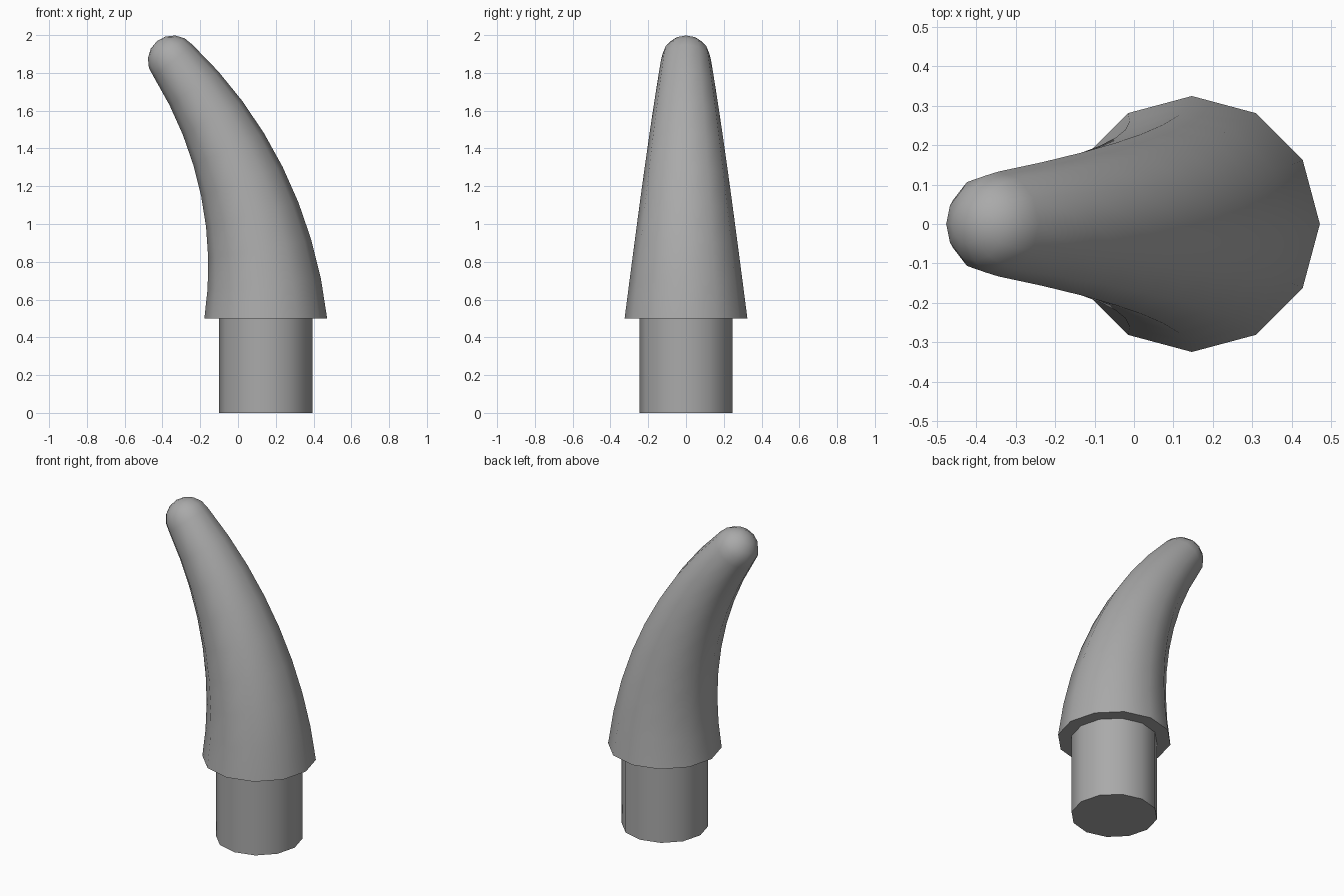
import bpy, bmesh
from math import sin, cos, radians, pi
from mathutils import Vector

SIDES = 12
BASE_X = 0.147        # axis of the peg and of the horn's foot
COLLAR_Z = 0.5        # height where the horn starts
BEND_RADIUS = 2.142   # radius of the horn's curved spine
BEND_ANGLE = 39.6     # total lean in degrees
FOOT_R, TIP_R = 0.325, 0.133
SEGMENTS, CAP_RINGS = 8, 4

if "Cube" in bpy.data.objects:
    bpy.data.objects.remove(bpy.data.objects["Cube"])

grey = bpy.data.materials.new("plain grey")
grey.use_nodes = True
colour = (0.4, 0.4, 0.4, 1)
grey.diffuse_color = colour
grey.node_tree.nodes["Principled BSDF"].inputs["Base Color"].default_value = colour


def tube(name, rings, tip=None):
    """Skin (centre, lean, radius) rings; close the top with a face or a point."""
    bm = bmesh.new()
    loops = []
    for centre, lean, radius in rings:
        across = Vector((cos(lean), 0, sin(lean)))
        loops.append([bm.verts.new(centre + radius * (across * cos(a) + Vector((0, sin(a), 0))))
                      for a in (2 * pi * i / SIDES for i in range(SIDES))])
    for low, high in zip(loops, loops[1:]):
        for i in range(SIDES):
            j = (i + 1) % SIDES
            bm.faces.new((low[i], low[j], high[j], high[i]))
    bm.faces.new(loops[0][::-1])
    if tip is None:
        bm.faces.new(loops[-1])
    else:
        point = bm.verts.new(tip)
        for i in range(SIDES):
            bm.faces.new((loops[-1][i], loops[-1][(i + 1) % SIDES], point))
    bmesh.ops.recalc_face_normals(bm, faces=bm.faces)
    mesh = bpy.data.meshes.new(name)
    bm.to_mesh(mesh)
    bm.free()
    mesh.materials.append(grey)
    obj = bpy.data.objects.new(name, mesh)
    bpy.context.collection.objects.link(obj)
    bpy.ops.object.select_all(action='DESELECT')
    obj.select_set(True)
    bpy.context.view_layer.objects.active = obj
    bpy.ops.object.shade_smooth_by_angle(angle=radians(40))
    return obj


# Straight mounting peg
tube("peg", [(Vector((BASE_X, 0, z)), 0, 0.247) for z in (0, COLLAR_Z)])

# Tapered horn along a circular arc
rings = []
for k in range(SEGMENTS + 1):
    t = k / SEGMENTS
    lean = radians(BEND_ANGLE) * t
    centre = Vector((BASE_X - BEND_RADIUS * (1 - cos(lean)), 0,
                     COLLAR_Z + BEND_RADIUS * sin(lean)))
    rings.append((centre, lean, FOOT_R + (TIP_R - FOOT_R) * t))

# Rounded tip
end, lean, _ = rings[-1]
forward = Vector((-sin(lean), 0, cos(lean)))
for k in range(1, CAP_RINGS):
    a = pi / 2 * k / CAP_RINGS
    rings.append((end + forward * TIP_R * sin(a), lean, TIP_R * cos(a)))
tube("horn", rings, tip=end + forward * TIP_R)
